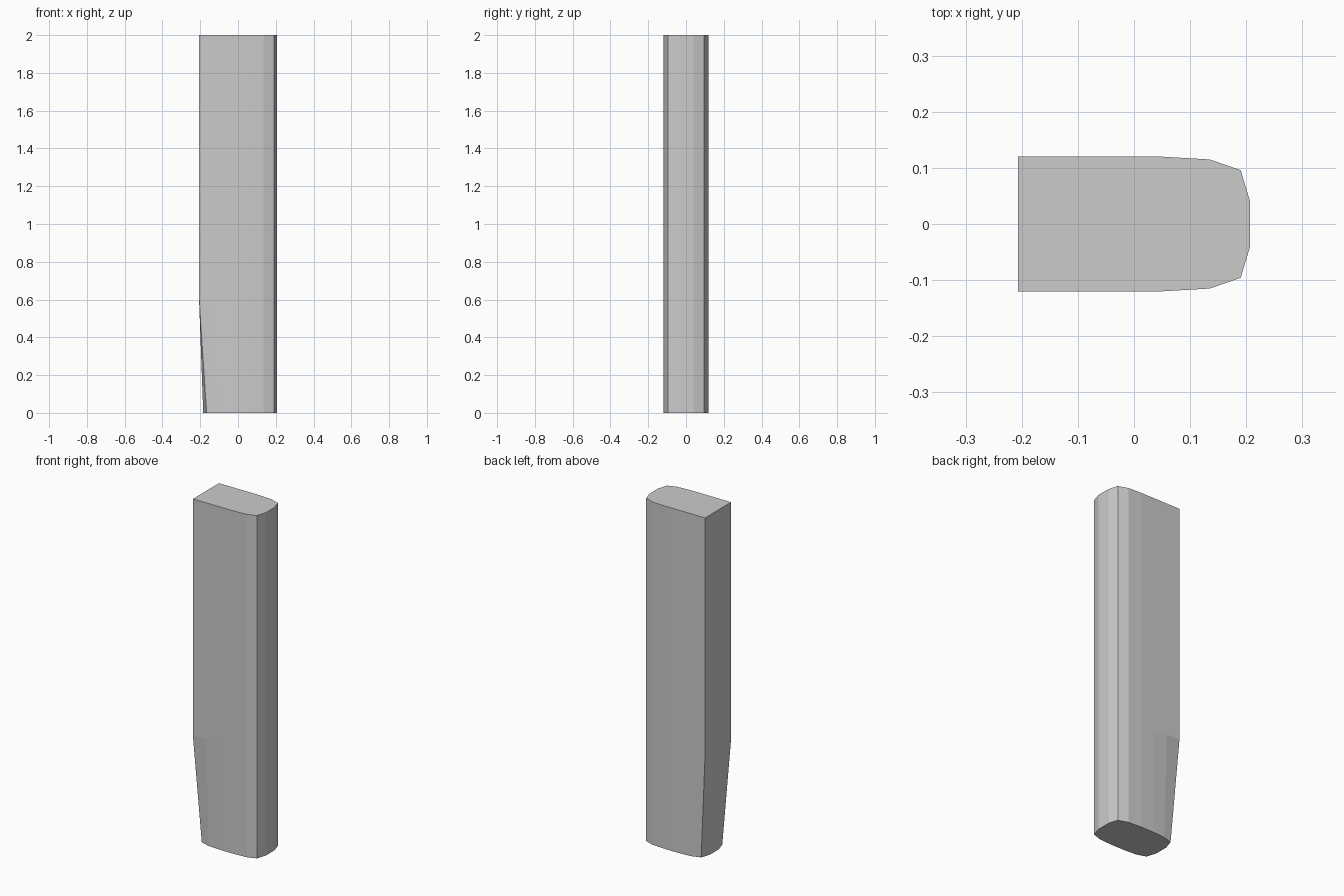
import bpy, bmesh

if "Cube" in bpy.data.objects:
    bpy.data.objects.remove(bpy.data.objects["Cube"])

# Half outlines (y > 0), from the rounded end to the square end
rounded = [(0.207, 0.04), (0.19, 0.096), (0.135, 0.115), (0.05, 0.12)]
square_end = [(-0.03, 0.12), (-0.12, 0.12), (-0.207, 0.12), (-0.207, 0.04)]
tapered_end = [(-0.03, 0.12), (-0.11, 0.115), (-0.166, 0.097), (-0.184, 0.04)]


def ring(bm, half, z):
    outline = half + [(x, -y) for x, y in reversed(half)]
    return [bm.verts.new((x, y, z)) for x, y in outline]


# Post lofted from a rounded foot to a square-backed shaft
bm = bmesh.new()
rings = [ring(bm, rounded + tapered_end, 0.0),
         ring(bm, rounded + square_end, 0.62),
         ring(bm, rounded + square_end, 2.0)]
n = len(rings[0])
for low, high in zip(rings, rings[1:]):
    for i in range(n):
        j = (i + 1) % n
        bm.faces.new((low[i], low[j], high[j], high[i]))
bm.faces.new(rings[0][::-1])
bm.faces.new(rings[-1])
bmesh.ops.recalc_face_normals(bm, faces=bm.faces)

mesh = bpy.data.meshes.new("post")
bm.to_mesh(mesh)
bm.free()
post = bpy.data.objects.new("post", mesh)
bpy.context.collection.objects.link(post)
